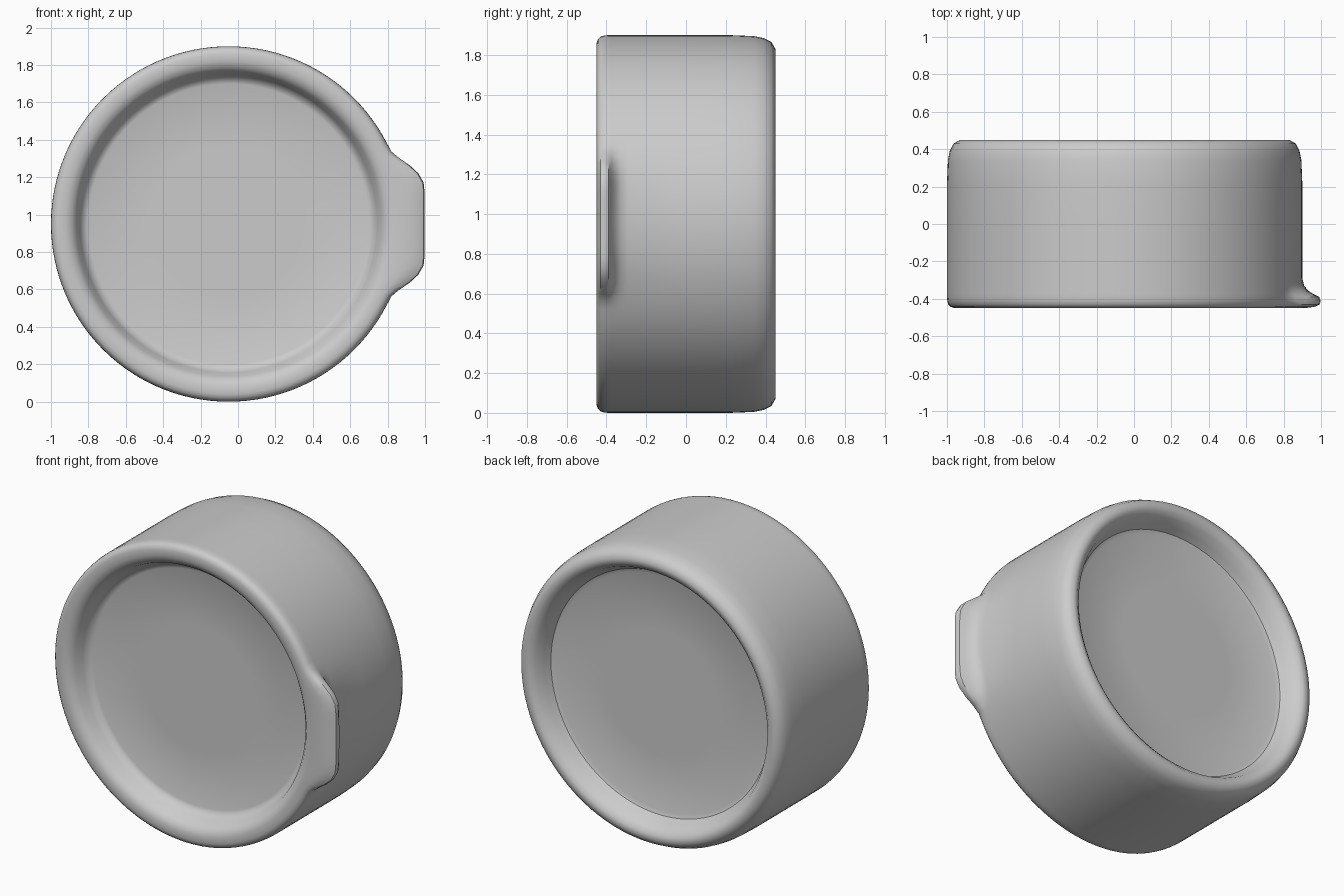
import bpy, bmesh, math

cube = bpy.data.objects.get("Cube")
if cube:
    bpy.data.objects.remove(cube, do_unlink=True)

SEGMENTS = 120
CENTRE_X, CENTRE_Z = -0.05, 0.95

grey = bpy.data.materials.new("plain_grey")
grey.use_nodes = True
colour = (0.6, 0.6, 0.6, 1)
grey.diffuse_color = colour
grey.node_tree.nodes["Principled BSDF"].inputs["Base Color"].default_value = colour


def smooth(t):
    t = max(0, min(1, t))
    return t * t * (3 - 2 * t)


def tab_reach(angle):
    """How far the thumb tab sticks out past the wall at this angle."""
    a = abs(math.degrees(math.atan2(math.sin(angle), math.cos(angle))))
    flat_tip = 1.05 / math.cos(math.radians(min(a, 30))) - 0.95
    return flat_tip * (1 - smooth((a - 10) / 15))


# Half section of the drum: radius, y, share of the tab carried by that ring
profile = [
    (0.40, -0.32, 0), (0.75, -0.32, 0), (0.775, -0.33, 0), (0.795, -0.36, 0),
    (0.815, -0.41, 0), (0.84, -0.438, 0), (0.87, -0.448, 0.1),
    (0.91, -0.45, 0.5), (0.93, -0.443, 0.85), (0.943, -0.43, 1),
    (0.948, -0.41, 1), (0.95, -0.39, 0.9), (0.95, -0.375, 0.6),
    (0.95, -0.355, 0.3), (0.95, -0.33, 0.1), (0.95, -0.29, 0),
    (0.95, 0, 0), (0.95, 0.22, 0), (0.945, 0.34, 0), (0.935, 0.39, 0),
    (0.915, 0.43, 0), (0.88, 0.45, 0), (0.85, 0.445, 0), (0.82, 0.42, 0),
    (0.795, 0.37, 0), (0.775, 0.33, 0), (0.75, 0.32, 0), (0.40, 0.32, 0),
]

# Lathe the section around the y axis, pushing the front edge out at the tab
bm = bmesh.new()
rings = []
for radius, y, share in profile:
    ring = []
    for i in range(SEGMENTS):
        a = math.tau * i / SEGMENTS
        r = radius + share * tab_reach(a)
        ring.append(bm.verts.new((CENTRE_X + r * math.cos(a), y,
                                  CENTRE_Z + r * math.sin(a))))
    rings.append(ring)
for low, high in zip(rings, rings[1:]):
    for i in range(SEGMENTS):
        j = (i + 1) % SEGMENTS
        bm.faces.new((low[i], low[j], high[j], high[i]))

# Recessed flat discs at both ends
bm.faces.new(rings[0])
bm.faces.new(rings[-1])
bmesh.ops.recalc_face_normals(bm, faces=bm.faces)

mesh = bpy.data.meshes.new("recessed_drum_with_tab")
bm.to_mesh(mesh)
bm.free()
mesh.materials.append(grey)
drum = bpy.data.objects.new("recessed_drum_with_tab", mesh)
bpy.context.collection.objects.link(drum)
bpy.context.view_layer.objects.active = drum
drum.select_set(True)
bpy.ops.object.shade_smooth_by_angle(angle=math.radians(40))
